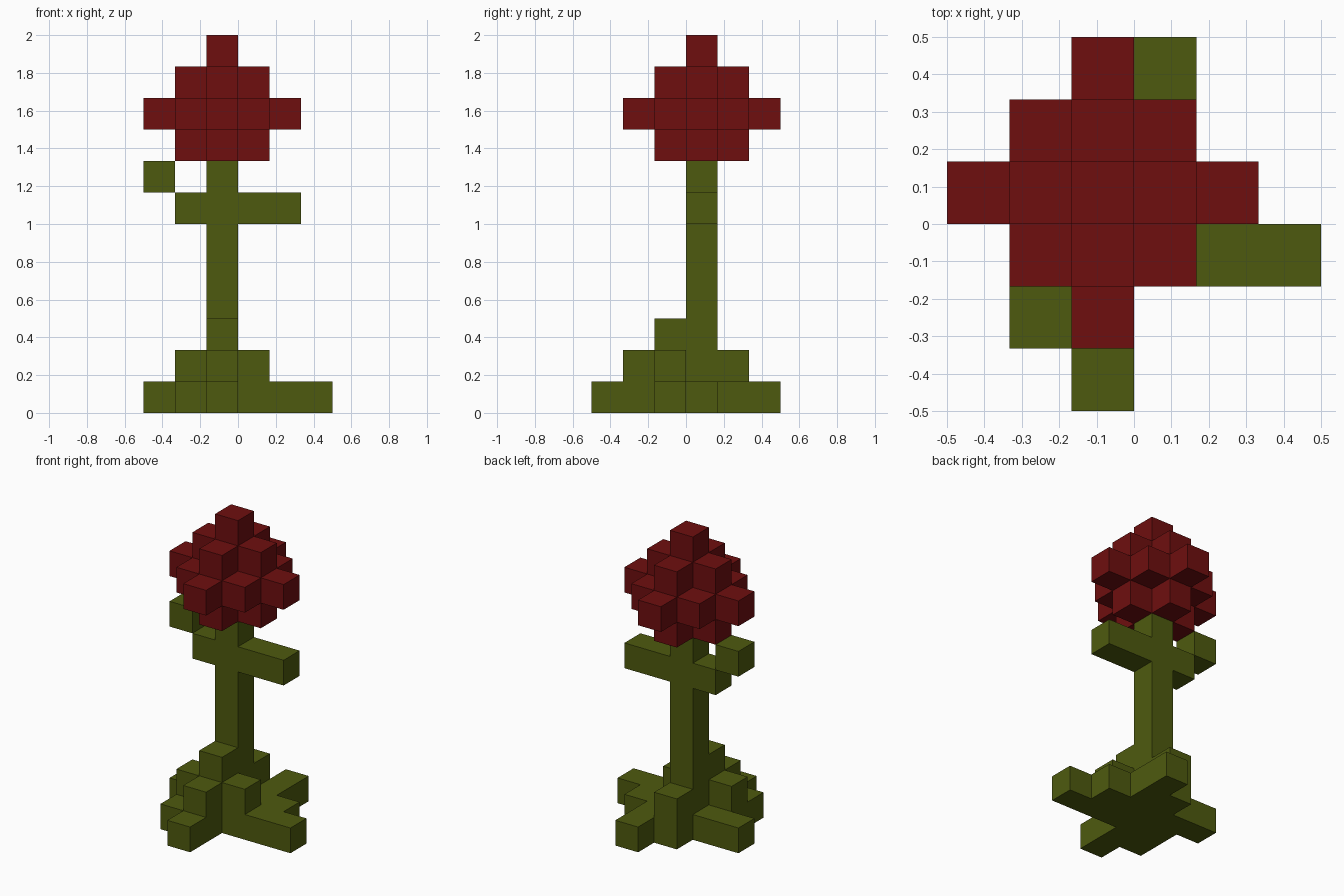
import bpy
import bmesh
from mathutils import Vector

old = bpy.data.objects.get("Cube")
if old:
    bpy.data.objects.remove(old, do_unlink=True)

UNIT = 1 / 6          # edge length of one block
CX, CY = -1, 0        # block column of the stem


def material(name, colour):
    mat = bpy.data.materials.new(name)
    mat.use_nodes = True
    mat.diffuse_color = colour
    bsdf = mat.node_tree.nodes["Principled BSDF"]
    bsdf.inputs["Base Color"].default_value = colour
    bsdf.inputs["Roughness"].default_value = 0.9
    return mat


def box(xs, ys, zs):
    """All blocks in inclusive x, y and z ranges."""
    return {(x, y, z)
            for x in range(xs[0], xs[1] + 1)
            for y in range(ys[0], ys[1] + 1)
            for z in range(zs[0], zs[1] + 1)}


def diamond(radius, z):
    """A flat diamond of blocks around the stem column."""
    r = range(-radius, radius + 1)
    return {(CX + i, CY + j, z) for i in r for j in r if abs(i) + abs(j) <= radius}


def build(name, cells, occupied, mat):
    """Skin a set of blocks, leaving out faces shared with other blocks."""
    bm = bmesh.new()
    for cell in sorted(cells):
        centre = Vector(cell) + Vector((0.5, 0.5, 0.5))
        for axis in range(3):
            for sign in (-1, 1):
                n = Vector((0, 0, 0))
                n[axis] = sign
                if tuple(int(a + b) for a, b in zip(cell, n)) in occupied:
                    continue
                u, v = Vector((0, 0, 0)), Vector((0, 0, 0))
                u[(axis + 1) % 3] = 0.5
                v[(axis + 2) % 3] = 0.5 * sign
                mid = centre + n * 0.5
                ring = (mid - u - v, mid + u - v, mid + u + v, mid - u + v)
                bm.faces.new([bm.verts.new(p * UNIT) for p in ring])
    bmesh.ops.remove_doubles(bm, verts=bm.verts, dist=0.001)
    mesh = bpy.data.meshes.new(name)
    bm.to_mesh(mesh)
    bm.free()
    mesh.materials.append(mat)
    obj = bpy.data.objects.new(name, mesh)
    bpy.context.collection.objects.link(obj)


green = material("leaf green", (0.076, 0.102, 0.0045, 1))
red = material("petal red", (0.156, 0.0045, 0.0047, 1))

# Straight stem
stem = box((CX, CX), (CY, CY), (0, 7))

# Leaves: one straight to the left, one stepping up on the right
left_leaf = box((0, 1), (0, 0), (6, 6))
right_leaf = box((-2, -2), (0, 0), (6, 6)) | box((-3, -3), (0, 0), (7, 7))

# Leafy base: ground leaves, then a stepped mound in front of the stem
ground_leaves = (box((-1, -1), (-3, 1), (0, 0)) | box((0, 0), (-1, 2), (0, 0))
                 | box((1, 2), (-1, -1), (0, 0)) | box((1, 1), (0, 0), (0, 0))
                 | box((-2, -2), (-2, 0), (0, 0)) | box((-3, -3), (0, 0), (0, 0))) - stem
mound = (box((-1, -1), (-2, 1), (1, 1)) | box((-2, 0), (-1, -1), (1, 1))
         | box((-1, -1), (-1, -1), (2, 2))) - stem

# Rounded blossom stacked from diamonds
blossom = diamond(1, 8) | diamond(2, 9) | diamond(1, 10) | diamond(0, 11)

parts = {
    "stem": (stem, green),
    "left_leaf": (left_leaf, green),
    "right_leaf": (right_leaf, green),
    "ground_leaves": (ground_leaves, green),
    "leaf_mound": (mound, green),
    "blossom": (blossom, red),
}
occupied = set().union(*(cells for cells, _ in parts.values()))
for name, (cells, mat) in parts.items():
    build(name, cells, occupied, mat)
